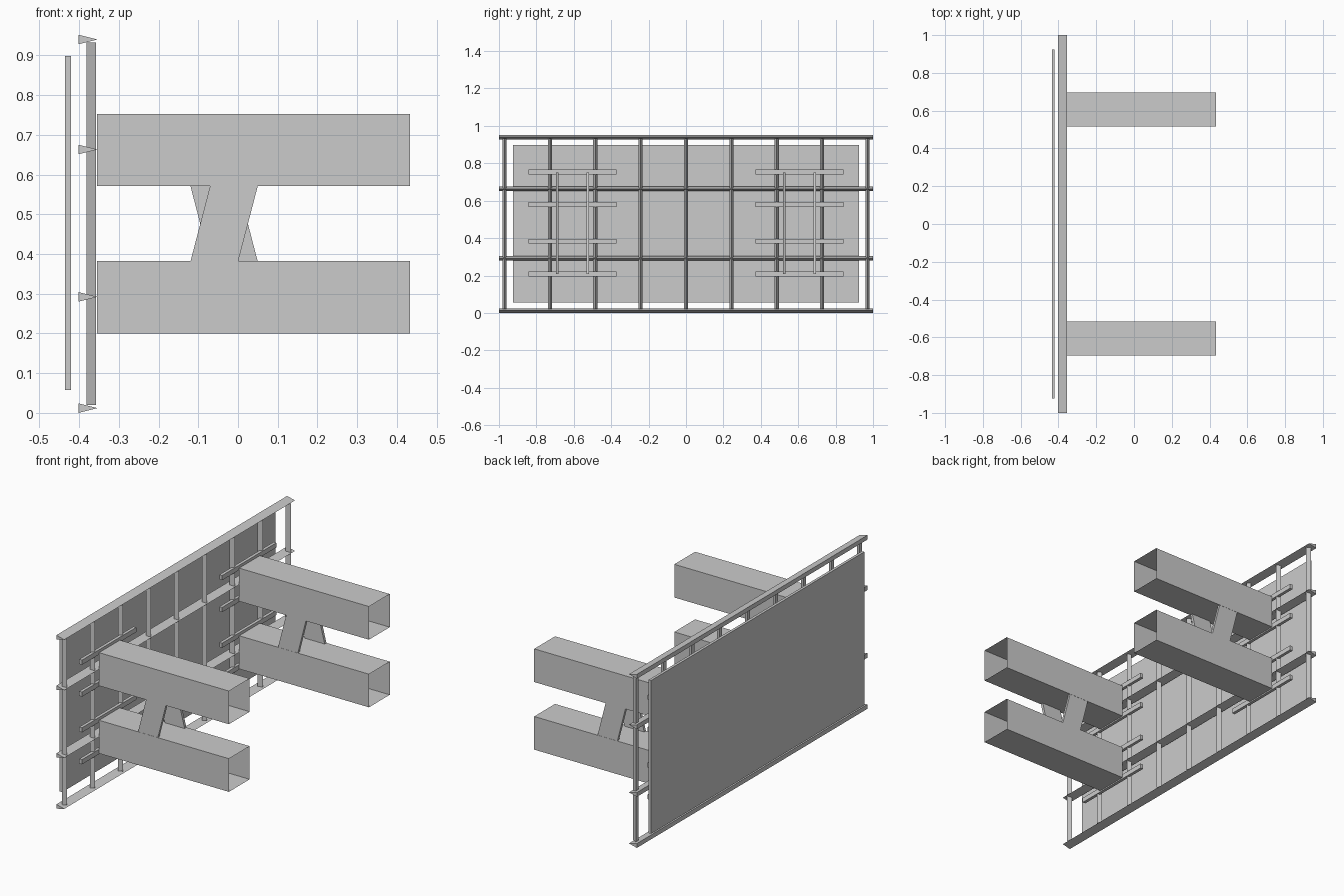
import bpy

old = bpy.data.objects.get("Cube")
if old:
    bpy.data.objects.remove(old, do_unlink=True)

# Single painted steel colour
steel = bpy.data.materials.new("grey_steel")
steel.use_nodes = True
grey = (0.6, 0.6, 0.6, 1)
steel.diffuse_color = grey
steel.node_tree.nodes["Principled BSDF"].inputs["Base Color"].default_value = grey


def add_mesh(name, verts, faces):
    mesh = bpy.data.meshes.new(name)
    mesh.from_pydata(verts, [], faces)
    mesh.materials.append(steel)
    obj = bpy.data.objects.new(name, mesh)
    bpy.context.collection.objects.link(obj)
    return obj


def prism(name, start, end, capped=True):
    """Join two matching outlines with side faces, optionally closing the ends."""
    n = len(start)
    faces = [(i, (i + 1) % n, n + (i + 1) % n, n + i) for i in range(n)]
    if capped:
        faces += [tuple(reversed(range(n))), tuple(range(n, 2 * n))]
    return add_mesh(name, start + end, faces)


def rect(x, y0, y1, z0, z1):
    return [(x, y0, z0), (x, y1, z0), (x, y1, z1), (x, y0, z1)]


def box(name, x0, x1, y0, y1, z0, z1, capped=True):
    return prism(name, rect(x0, y0, y1, z0, z1), rect(x1, y0, y1, z0, z1), capped)


# Flat board
box("panel", -0.435, -0.42, -0.924, 0.924, 0.057, 0.898)

# Long wedge-shaped rails, pointed away from the board
for i, z in enumerate((0.012, 0.292, 0.663, 0.94)):
    def wedge(y):
        return [(-0.402, y, z + 0.012), (-0.402, y, z - 0.012), (-0.354, y, z)]
    prism(f"rail_{i + 1}", wedge(1), wedge(-1))

# Upright wedge-shaped posts
for i in range(9):
    y = (i - 4) * 0.2425

    def wedge(z):
        return [(-0.382, y + 0.011, z), (-0.382, y - 0.011, z), (-0.358, y, z)]
    prism(f"post_{i + 1}", wedge(0.02), wedge(0.932))


def brace(name, y0, y1, lean):
    """Slanted flat plate running through both beams."""
    def outline(y):
        pts = []
        for z, sides in ((0.207, (-1, 1)), (0.75, (1, -1))):
            centre = -0.035 + lean * (z - 0.476)
            pts += [(centre + s * 0.06, y, z) for s in sides]
        return pts
    prism(name, outline(y1), outline(y0))


# Two support assemblies of open sheet beams, braces and mounting bars
for side, yc in (("front", -0.607), ("back", 0.607)):
    y0, y1 = yc - 0.09, yc + 0.09
    for level, z0, z1 in (("lower", 0.2, 0.382), ("upper", 0.571, 0.753)):
        box(f"{side}_{level}_beam", -0.355, 0.433, y0, y1, z0, z1, capped=False)
    brace(f"{side}_outer_brace", y0 + 0.001, y0 + 0.016, 0.26)
    brace(f"{side}_inner_brace", y1 - 0.016, y1 - 0.001, -0.26)
    for i, z in enumerate((0.208, 0.383, 0.579, 0.754)):
        box(f"{side}_mounting_bar_{i + 1}", -0.374, -0.357,
            yc - 0.235, yc + 0.235, z - 0.013, z + 0.013)
